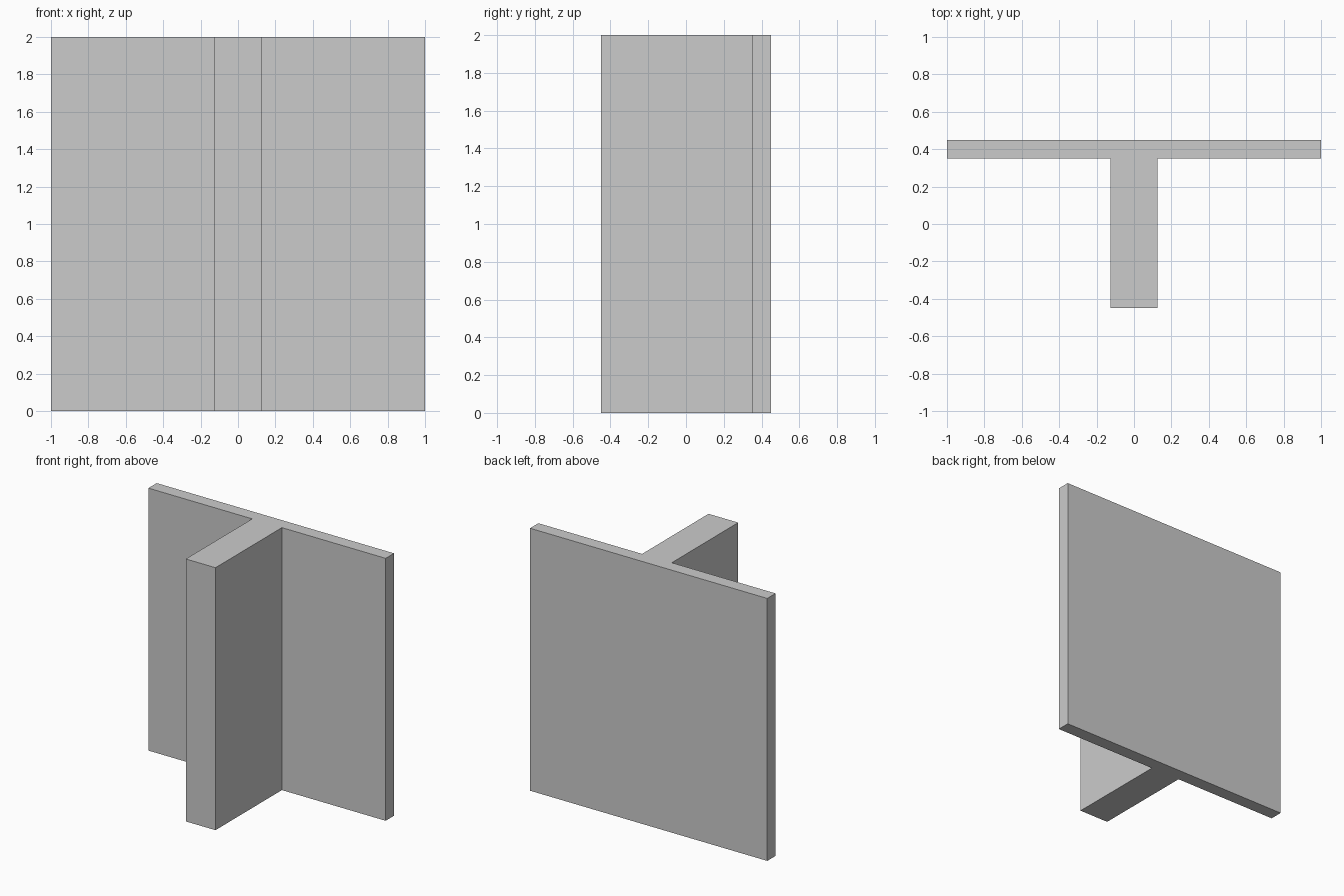
import bpy, bmesh

if "Cube" in bpy.data.objects:
    bpy.data.objects.remove(bpy.data.objects["Cube"])

HEIGHT = 2.0

# T-shaped cross-section: right half, mirrored to the left
half = [(0.125, -0.45), (0.125, 0.35), (1.0, 0.35), (1.0, 0.45)]
profile = half + [(-x, y) for x, y in reversed(half)]

# Extrude the cross-section upward into a solid beam
bm = bmesh.new()
base = bm.faces.new([bm.verts.new((x, y, 0)) for x, y in profile])
top = bmesh.ops.extrude_face_region(bm, geom=[base], use_keep_orig=True)
top_verts = [g for g in top["geom"] if isinstance(g, bmesh.types.BMVert)]
bmesh.ops.translate(bm, verts=top_verts, vec=(0, 0, HEIGHT))
bmesh.ops.recalc_face_normals(bm, faces=bm.faces)

mesh = bpy.data.meshes.new("t_beam")
bm.to_mesh(mesh)
bm.free()
bpy.context.collection.objects.link(bpy.data.objects.new("t_beam", mesh))
